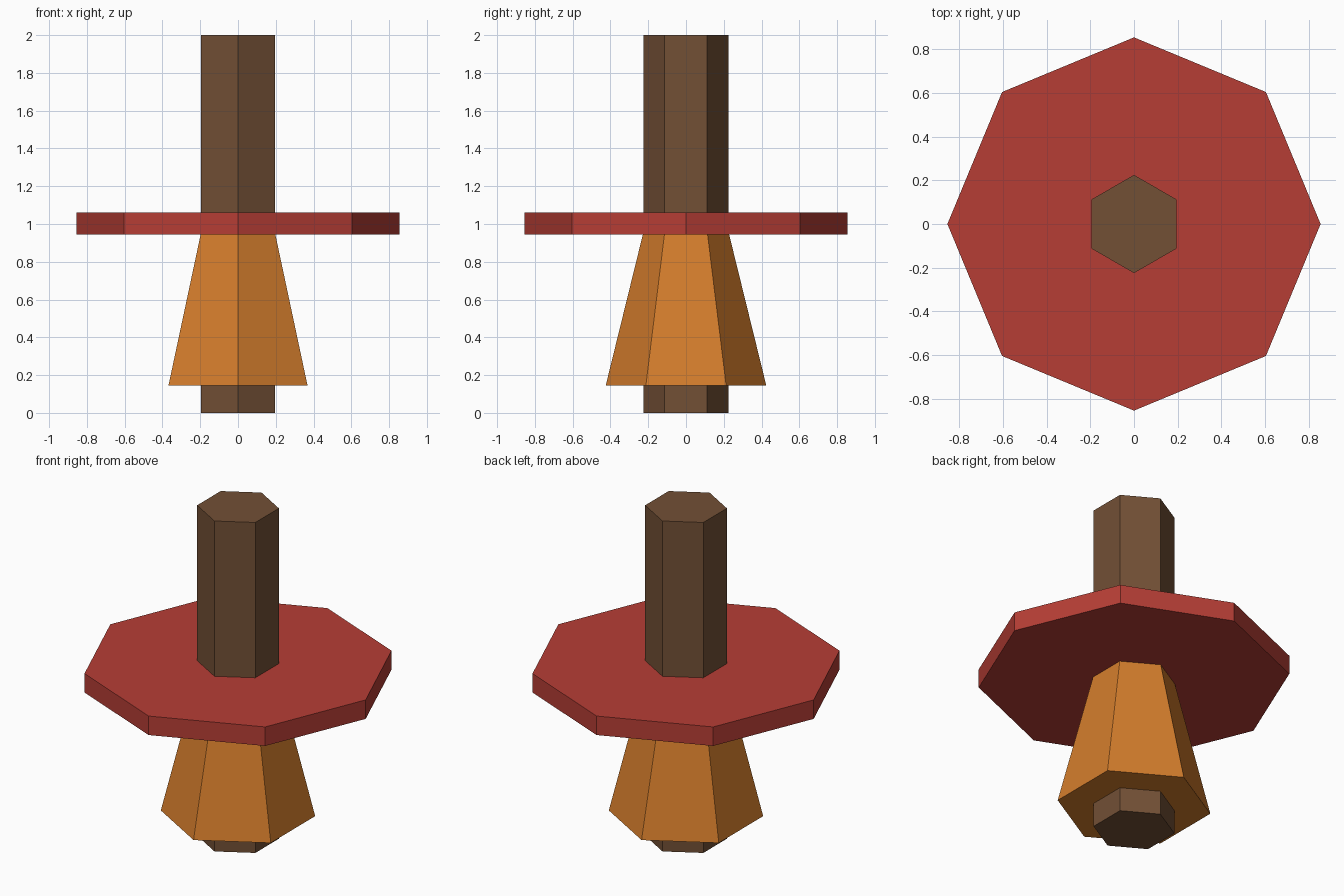
import bpy, bmesh
from math import sin, cos, tau

if "Cube" in bpy.data.objects:
    bpy.data.objects.remove(bpy.data.objects["Cube"])


def material(name, rgb):
    m = bpy.data.materials.new(name)
    m.diffuse_color = (*rgb, 1.0)
    m.use_nodes = True
    m.node_tree.nodes["Principled BSDF"].inputs["Base Color"].default_value = m.diffuse_color
    return m


def prism(name, sides, z0, r0, z1, r1, mat):
    """Closed straight or tapered prism with corners on the y axis."""
    bm = bmesh.new()
    rings = [[bm.verts.new((r * sin(tau * i / sides), r * cos(tau * i / sides), z))
              for i in range(sides)] for z, r in ((z0, r0), (z1, r1))]
    for ring in rings:
        bm.faces.new(ring)
    low, high = rings
    for i in range(sides):
        j = (i + 1) % sides
        bm.faces.new((low[i], low[j], high[j], high[i]))
    bmesh.ops.recalc_face_normals(bm, faces=bm.faces)
    mesh = bpy.data.meshes.new(name)
    bm.to_mesh(mesh)
    bm.free()
    mesh.materials.append(mat)
    obj = bpy.data.objects.new(name, mesh)
    bpy.context.collection.objects.link(obj)
    return obj


brown = material("brown", (0.17, 0.08, 0.036))
orange = material("orange", (0.66, 0.205, 0.025))
red = material("red", (0.47, 0.048, 0.036))
steel = material("steel", (0.27, 0.30, 0.33))

# Central hexagonal shaft running the full height
prism("shaft", 6, 0.0, 0.225, 2.0, 0.225, brown)

# Flared hexagonal skirt under the disc
prism("skirt", 6, 0.145, 0.425, 0.95, 0.227, orange)

# Wide octagonal disc
prism("disc", 8, 0.945, 0.855, 1.06, 0.855, red)

# Hexagonal collar set into the disc, practically flush with it
prism("collar", 6, 0.9455, 0.325, 1.0595, 0.325, steel)
